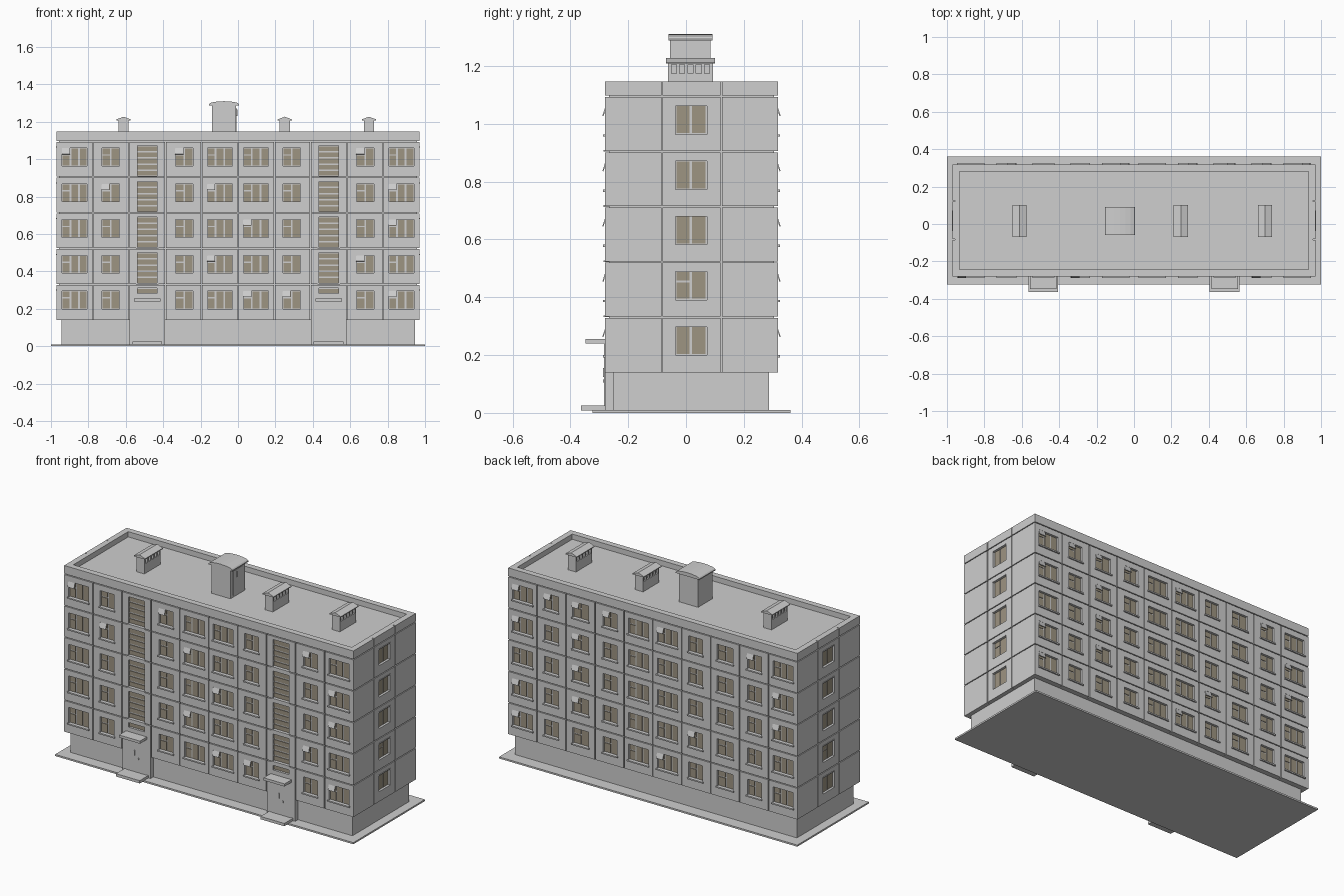
import bpy, bmesh, math, random
from mathutils import Matrix, Vector

if "Cube" in bpy.data.objects:
    bpy.data.objects.remove(bpy.data.objects["Cube"])

random.seed(4)

def material(name, rgb):
    m = bpy.data.materials.new(name)
    m.diffuse_color = (*rgb, 1)
    m.use_nodes = True
    m.node_tree.nodes["Principled BSDF"].inputs["Base Color"].default_value = m.diffuse_color
    return m

CONCRETE = material("concrete grey", (0.62, 0.62, 0.62))
GLASS = material("brown glass", (0.338, 0.297, 0.223))
I4 = Matrix.Identity(4)

def box(bm, x0, x1, y0, y1, z0, z1, M=I4):
    c = Vector(((x0 + x1) / 2, (y0 + y1) / 2, (z0 + z1) / 2))
    S = Matrix.Diagonal((x1 - x0, y1 - y0, z1 - z0, 1))
    bmesh.ops.create_cube(bm, size=1, matrix=M @ Matrix.Translation(c) @ S)

def prism(bm, pts, y0, y1):
    a = [bm.verts.new((x, y0, z)) for x, z in pts]
    b = [bm.verts.new((x, y1, z)) for x, z in pts]
    bm.faces.new(a)
    bm.faces.new(b[::-1])
    n = len(pts)
    for i in range(n):
        bm.faces.new((a[i], b[i], b[(i + 1) % n], a[(i + 1) % n]))

def finish(bm, name, mat):
    bmesh.ops.recalc_face_normals(bm, faces=bm.faces[:])
    me = bpy.data.meshes.new(name)
    bm.to_mesh(me)
    bm.free()
    me.materials.append(mat)
    ob = bpy.data.objects.new(name, me)
    bpy.context.collection.objects.link(ob)

def single(name, *boxes):
    bm = bmesh.new()
    for b in boxes:
        box(bm, *b)
    finish(bm, name, CONCRETE)

# ---- main dimensions
X, YF, YB = 0.97, -0.28, 0.318
Z0, PITCH, FLOORS, TOP, ROOF = 0.14, 0.191, 5, 1.147, 1.115
T, GAP = 0.014, 0.0025           # panel thickness, half joint
COL = 2 * X / 10
STRIP = Z0 + PITCH * FLOORS

def panel(bm, M, u0, u1, z0, z1, hole=None):
    """Wall panel with an optional rectangular window opening."""
    if not hole:
        box(bm, u0, u1, 0, T, z0, z1, M)
        return
    def ring(r, d):
        a, b, c, e = r
        return [bm.verts.new(M @ Vector(p)) for p in ((a, d, c), (b, d, c), (b, d, e), (a, d, e))]
    o = (u0, u1, z0, z1)
    rings = [ring(o, T), ring(o, 0), ring(hole, 0), ring(hole, T)]
    for k in range(4):
        p, q = rings[k], rings[(k + 1) % 4]
        for i in range(4):
            j = (i + 1) % 4
            bm.faces.new((p[i], p[j], q[j], q[i]))

def pane(bm, M, u0, u1, z0, z1):
    box(bm, u0, u1, T - 0.004, T + 0.002, z0, z1, M)

def sashes(bm, M, u0, u1, z0, z1, n, vent=True):
    """Panes of a window; the first sash has a small vent above."""
    g = 0.009
    w = (u1 - u0 - g * (n - 1)) / n
    for i in range(n):
        a = u0 + i * (w + g)
        if i == 0 and vent:
            zt = z1 - 0.03
            pane(bm, M, a, a + w, z0, zt - 0.007)
            pane(bm, M, a, a + w, zt, z1)
        else:
            pane(bm, M, a, a + w, z0, z1)

def open_vent(bm, M, u, z):
    """Small casement tilted out of the window."""
    R = M @ Matrix.Translation((u, 0.004, z)) @ Matrix.Rotation(math.radians(-18), 4, 'X')
    box(bm, -0.002, 0.042, -0.003, 0.001, -0.034, 0, R)

def facade(name, M, stairs, vents):
    walls, glass, sills, flaps = (bmesh.new() for _ in range(4))
    for c in range(10):
        u0 = -X + c * COL
        mid = u0 + COL / 2
        triple = c in (0, 4, 5, 9)
        half = 0.067 if triple else 0.053 if c in (2, 7) else 0.047
        mid += {4: 0.0, 0: 0.0, 1: -0.002, 3: 0.004, 6: -0.004, 8: 0.002}.get(c, 0)
        for f in range(FLOORS):
            b = Z0 + f * PITCH
            t = b + PITCH
            stair = stairs and c in (2, 7)
            if stair:
                a, e, n = (b + 0.004, b + 0.169, 5) if f else (0.28, 0.31, 1)
                h = (mid - half, mid + half, a + 0.002, e)
                if not f:
                    b = 0.01
                step = (e - a) / n
                for k in range(n):
                    pane(glass, M, h[0], h[1], a + k * step + 0.004, a + (k + 1) * step - 0.004)
                if f:
                    box(sills, mid - 0.06, mid + 0.06, -0.006, T, a - 0.004, a + 0.002, M)
            else:
                h = (mid - half, mid + half, b + 0.058, b + 0.155)
                sashes(glass, M, h[0] + 0.003, h[1] - 0.003, h[2] + 0.004, h[3] - 0.003, 3 if triple else 2)
                box(sills, h[0] - 0.006, h[1] + 0.006, -0.008, T, h[2] - 0.006, h[2] + 0.002, M)
                if (c, f) in vents:
                    open_vent(flaps, M, h[0], h[3])
            panel(walls, M, u0 + (GAP if c else 0), u0 + COL - (GAP if c < 9 else 0),
                  b + (GAP if f else 0), t - GAP, h)
    finish(walls, name + "_wall_panels", CONCRETE)
    finish(glass, name + "_window_panes", GLASS)
    finish(sills, name + "_window_sills", CONCRETE)
    finish(flaps, name + "_open_vents", CONCRETE)

def end_wall(name, M, s):
    """Short wall: three panels per floor, window in the middle one."""
    walls, glass, trim = (bmesh.new() for _ in range(3))
    cuts = [YF + T, -0.083, 0.122, YB - T]
    for f in range(FLOORS + 1):
        b = Z0 + f * PITCH
        t = b + PITCH - GAP if f < FLOORS else TOP
        for i in range(3):
            u0 = cuts[i] + (GAP if i else 0)
            u1 = cuts[i + 1] - (GAP if i < 2 else 0)
            u0, u1 = sorted((u0 * s, u1 * s))
            h = None
            if i == 1 and f < FLOORS:
                a, e = sorted((-0.037 * s, 0.073 * s))
                h = (a, e, b + 0.06, b + 0.162)
                sashes(glass, M, a + 0.004, e - 0.006, h[2] + 0.004, h[3] - 0.005, 2, f == 1)
                box(trim, a, e, -0.003, T, h[3] - 0.004, h[3] + 0.001, M)
            panel(walls, M, u0, u1, b + (GAP if f else 0), t, h)
    finish(walls, name + "_wall_panels", CONCRETE)
    finish(glass, name + "_window_panes", GLASS)
    finish(trim, name + "_window_trim", CONCRETE)

# ---- ground apron, plinth, inner core
single("ground_apron", (-1, 1, -0.323, 0.362, 0, 0.01))
single("plinth", (-0.945, 0.945, -0.253, 0.287, 0.01, Z0))
single("building_core", (-X + T, X - T, YF + T, YB - T, Z0, ROOF))

# ---- facades
front_vents = {(0, 4), (1, 3), (3, 4), (4, 3), (4, 1), (5, 2), (5, 0), (6, 0),
               (8, 4), (9, 3), (9, 2), (8, 1), (9, 0)}
back_vents = {(c, f) for c in range(10) for f in range(5) if random.random() < 0.28}
facade("front", Matrix.Translation((0, YF, 0)), True, front_vents)
facade("back", Matrix.Translation((0, YB, 0)) @ Matrix.Rotation(math.pi, 4, 'Z'), False, back_vents)
end_wall("right", Matrix.Translation((X, 0, 0)) @ Matrix.Rotation(math.pi / 2, 4, 'Z'), 1)
end_wall("left", Matrix.Translation((-X, 0, 0)) @ Matrix.Rotation(-math.pi / 2, 4, 'Z'), -1)

# ---- parapet around the roof
P = 0.036
single("parapet",
       (-X, X, YF, YF + P, STRIP + GAP, TOP), (-X, X, YB - P, YB, STRIP + GAP, TOP),
       (-X + T, -X + P, YF + P, YB - P, STRIP + GAP, TOP), (X - P, X - T, YF + P, YB - P, STRIP + GAP, TOP))

# ---- entrances: backing wall, door, handle, canopy, step
for side, cx in (("left", -0.485), ("right", 0.485)):
    single(side + "_entrance_wall", (cx - 0.097 + GAP, cx + 0.097 - GAP, YF + T, -0.25, 0.01, Z0))
    single(side + "_door", (cx - 0.068, cx + 0.068, YF - 0.003, YF, 0.025, 0.24))
    single(side + "_door_handle", (cx - 0.012, cx - 0.007, YF - 0.008, YF, 0.125, 0.155),
           (cx + 0.012, cx + 0.02, YF - 0.008, YF, 0.105, 0.115))
    single(side + "_canopy", (cx - 0.07, cx + 0.07, -0.347, YF, 0.24, 0.256))
    single(side + "_step", (cx - 0.08, cx + 0.08, -0.363, -0.25, 0.008, 0.025))

# ---- louvred roof vents with low gable caps
for n, cx in enumerate((-0.612, 0.25, 0.7)):
    bm = bmesh.new()
    w, y0, y1 = 0.027, -0.062, 0.093
    box(bm, cx - w, cx + w, y0, y1, ROOF, 1.174)
    box(bm, cx - w, cx + w, y0, y1, 1.205, 1.212)
    box(bm, cx - w + 0.012, cx + w - 0.012, y0 + 0.004, y1 - 0.004, 1.174, 1.205)
    step = (y1 - y0 - 0.011) / 5
    for k in range(6):
        box(bm, cx - w, cx + w, y0 + k * step, y0 + k * step + 0.011, 1.174, 1.205)
    c = 0.038
    prism(bm, [(cx - c, 1.208), (cx + c, 1.208), (cx + c, 1.213), (cx, 1.227), (cx - c, 1.213)],
          y0 - 0.008, y1 + 0.008)
    finish(bm, "roof_vent_%d" % (n + 1), CONCRETE)

# ---- roof access house with arched cap and door
single("roof_house", (-0.14, -0.012, -0.055, 0.084, ROOF, 1.295))
single("roof_house_door", (-0.012, -0.008, -0.03, 0.06, 1.125, 1.275),
       (-0.008, -0.003, -0.004, 0.0, 1.23, 1.265))
bm = bmesh.new()
arc = [(-0.075 + 0.08 * math.cos(a), 1.294 + 0.016 * math.sin(a))
       for a in (math.pi * k / 8 for k in range(9))]
prism(bm, [(-0.155, 1.288), (0.005, 1.288)] + arc, -0.06, 0.092)
finish(bm, "roof_house_cap", CONCRETE)
